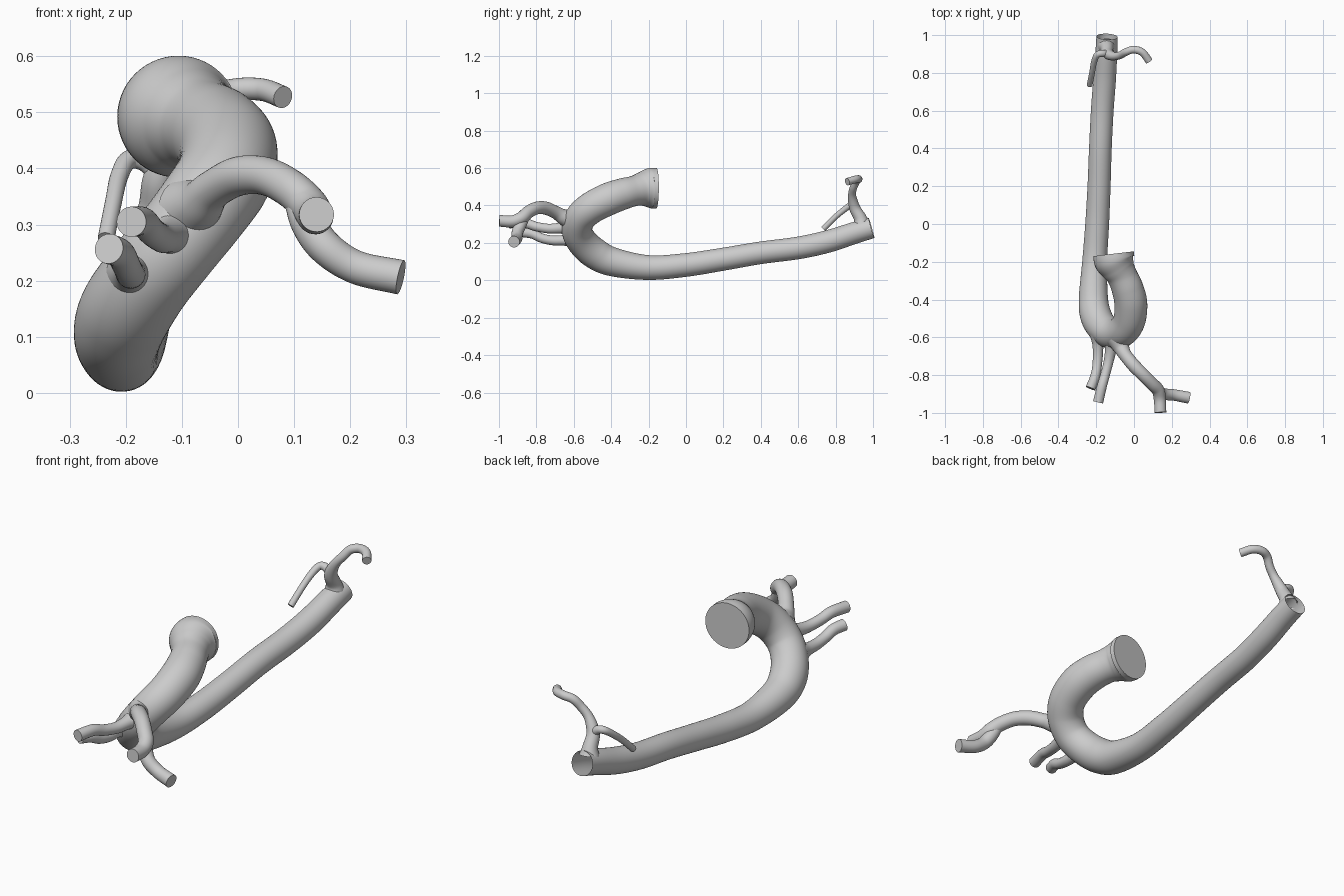
import bpy, bmesh, math
from mathutils import Vector


def spline(pts, steps):
    """Catmull-Rom through (x, y, z, radius) points."""
    p = [Vector(q) for q in pts]
    p = [2 * p[0] - p[1]] + p + [2 * p[-1] - p[-2]]
    out = []
    for i in range(1, len(p) - 2):
        a, b, c, d = p[i - 1:i + 3]
        for k in range(steps):
            t = k / steps
            out.append(0.5 * (2 * b + (c - a) * t + (2 * a - 5 * b + 4 * c - d) * t * t
                              + (3 * b - a - 3 * c + d) * t ** 3))
    return out + [p[-2]]


def vessel(name, pts, sides=32, steps=8, cap_start=False, cap_end=True):
    """Round tube of varying radius swept along a smooth path."""
    path = spline(pts, steps)
    pos = [q.to_3d() for q in path]
    bm = bmesh.new()
    rings, normal, prev = [], None, None
    for i, c in enumerate(pos):
        tan = (pos[min(i + 1, len(pos) - 1)] - pos[max(i - 1, 0)]).normalized()
        if normal is None:
            normal = tan.orthogonal().normalized()
        else:
            normal = prev.rotation_difference(tan) @ normal
        prev = tan
        side = tan.cross(normal)
        rings.append([bm.verts.new(c + path[i].w * (math.cos(a) * normal + math.sin(a) * side))
                      for a in (2 * math.pi * k / sides for k in range(sides))])
    for r, s in zip(rings, rings[1:]):
        for k in range(sides):
            j = (k + 1) % sides
            bm.faces.new((r[k], r[j], s[j], s[k]))
    if cap_start:
        bm.faces.new(rings[0][::-1])
    if cap_end:
        bm.faces.new(rings[-1])
    mesh = bpy.data.meshes.new(name)
    bm.to_mesh(mesh)
    bm.free()
    ob = bpy.data.objects.new(name, mesh)
    bpy.context.collection.objects.link(ob)
    bpy.ops.object.select_all(action='DESELECT')
    ob.select_set(True)
    bpy.context.view_layer.objects.active = ob
    bpy.ops.object.shade_smooth_by_angle(angle=math.radians(50))
    return ob


# main artery: flared root, hooked arch, long trunk with an open end
vessel("main_artery", [
    (-.108, -.158, .492, .108), (-.103, -.195, .492, .107), (-.085, -.235, .487, .091),
    (-.063, -.275, .478, .081), (-.035, -.34, .461, .084), (-.017, -.42, .432, .087),
    (-.025, -.51, .385, .085), (-.062, -.567, .33, .083), (-.115, -.582, .262, .081),
    (-.165, -.55, .2, .082), (-.202, -.485, .142, .083), (-.215, -.39, .098, .077),
    (-.208, -.2, .068, .066), (-.195, 0, .082, .063), (-.185, .2, .113, .061),
    (-.178, .4, .147, .06), (-.168, .6, .173, .06), (-.156, .76, .208, .06),
    (-.147, .9, .253, .058), (-.143, .992, .28, .056)],
    sides=56, steps=10, cap_start=True, cap_end=False)

# arch branches
vessel("forked_arch_branch", [
    (-.085, -.61, .325, .06), (-.067, -.655, .338, .043), (-.045, -.695, .362, .035),
    (0, -.75, .386, .035), (.05, -.80, .386, .034), (.095, -.845, .363, .034),
    (.127, -.88, .333, .034), (.137, -.93, .315, .032), (.14, -.998, .318, .031)])
vessel("fork_side_branch", [
    (.105, -.855, .35, .024), (.124, -.88, .305, .031), (.155, -.9, .26, .031),
    (.21, -.905, .224, .03), (.29, -.92, .206, .031)])
vessel("middle_arch_branch", [
    (-.115, -.62, .283, .05), (-.122, -.662, .28, .032), (-.135, -.73, .276, .026),
    (-.153, -.8, .287, .025), (-.17, -.86, .305, .026), (-.19, -.944, .305, .027)])
vessel("outer_arch_branch", [
    (-.185, -.595, .215, .05), (-.19, -.645, .214, .03), (-.192, -.71, .213, .026),
    (-.198, -.77, .225, .025), (-.21, -.82, .248, .026), (-.23, -.87, .257, .027)])

# branches near the far end of the trunk
vessel("lower_stem_branch", [
    (-.145, .94, .3, .045), (-.143, .93, .335, .034), (-.14, .905, .38, .03),
    (-.125, .893, .42, .026), (-.1, .888, .46, .021), (-.07, .895, .495, .02),
    (-.04, .912, .53, .02), (0, .923, .541, .02), (.045, .908, .54, .02),
    (.08, .862, .527, .02)], sides=24)
vessel("lower_side_branch", [
    (-.135, .9, .385, .02), (-.165, .903, .413, .019), (-.195, .895, .415, .017),
    (-.212, .855, .385, .016), (-.222, .8, .34, .015), (-.235, .735, .275, .015)], sides=24)
